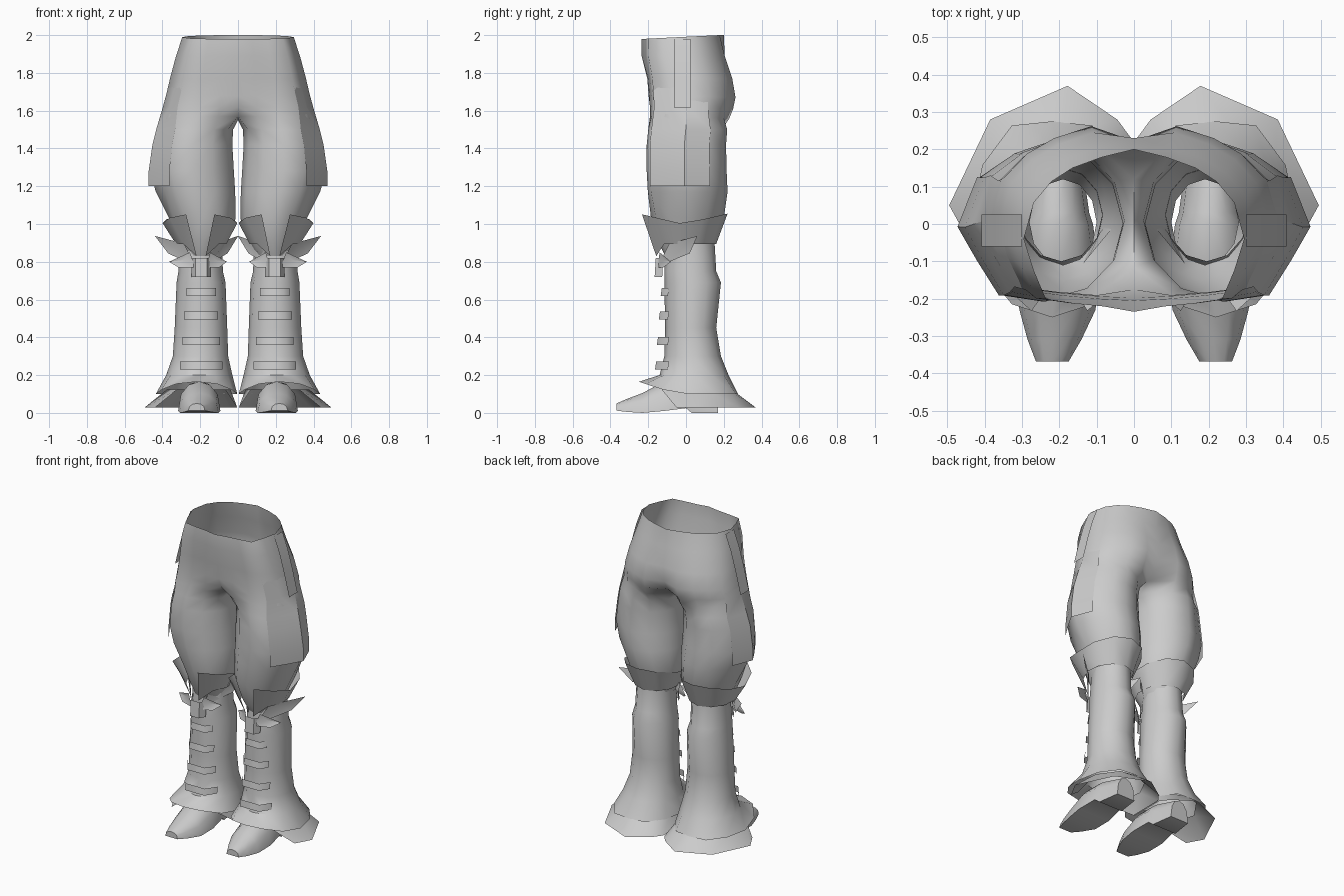
import bpy
from math import sin, cos, pi, radians

if "Cube" in bpy.data.objects:
    bpy.data.objects.remove(bpy.data.objects["Cube"])

grey = bpy.data.materials.new("plain grey")
grey.use_nodes = True
grey.diffuse_color = (0.6, 0.6, 0.6, 1)
grey.node_tree.nodes["Principled BSDF"].inputs["Base Color"].default_value = (0.6, 0.6, 0.6, 1)

LEG_X = 0.195


def build(name, verts, faces, angle=40):
    """Left-hand part, mirrored to the right and smoothed."""
    mesh = bpy.data.meshes.new(name)
    mesh.from_pydata(verts, [], faces)
    mesh.materials.append(grey)
    obj = bpy.data.objects.new(name, mesh)
    bpy.context.collection.objects.link(obj)
    bpy.ops.object.select_all(action='DESELECT')
    obj.select_set(True)
    bpy.context.view_layer.objects.active = obj
    bpy.ops.object.mode_set(mode='EDIT')
    bpy.ops.mesh.select_all(action='SELECT')
    bpy.ops.mesh.normals_make_consistent(inside=False)
    bpy.ops.object.mode_set(mode='OBJECT')
    mirror = obj.modifiers.new("Mirror", 'MIRROR')
    mirror.use_clip = True
    mirror.merge_threshold = 0.002
    bpy.ops.object.modifier_apply(modifier="Mirror")
    bpy.ops.object.shade_smooth_by_angle(angle=radians(angle))


def loft(rings, closed=True, start=0):
    """Quads between rings of equal length."""
    n = len(rings[0])
    verts = [p for ring in rings for p in ring]
    faces = []
    for r in range(len(rings) - 1):
        for k in range(n if closed else n - 1):
            a, b = r * n + k, r * n + (k + 1) % n
            faces.append((start + a, start + b, start + b + n, start + a + n))
    return verts, faces


ROUND = [(cos(radians(a)), sin(radians(a))) for a in range(-150, 210, 30)]
# Thigh section: round inside, pointed on the outer side
THIGH = ROUND[:]
THIGH[3:8] = [(0.5, -0.92), (0.77, -0.47), (1, -0.05), (0.76, 0.58), (0.34, 0.88)]


def ring(z, x0, x1, y0, y1, shape=ROUND):
    """Section shape fitted to the box x0..x1, y0..y1."""
    cx, cy, rx, ry = (x0 + x1) / 2, (y0 + y1) / 2, (x1 - x0) / 2, (y1 - y0) / 2
    return [(cx + rx * u, cy + ry * v, z) for u, v in shape]


def arc(z, cx, cy, rx, ry, a0, a1, n):
    angles = [radians(a0 + (a1 - a0) * k / n) for k in range(n + 1)]
    return [(max(cx + rx * cos(a), 0.004), cy + ry * sin(a), z) for a in angles]


# Trousers: half rings for the hips, a crotch point, full rings for the leg
HIP_SHAPE = ((0, 0), (0.25, 0.01), (0.52, 0.03), (0.8, 0.06), (0.91, 0.25), (1, 0.46),
             (0.91, 0.7), (0.75, 0.84), (0.56, 0.93), (0.3, 1), (0, 1))


def hip_ring(z0, z1, rx, y0, y1, front_tuck=0, cleft=0):
    pts = [(rx * x, y0 + (y1 - y0) * t, z0 + (z1 - z0) * t) for x, t in HIP_SHAPE]
    pts[0] = (0, y0 + front_tuck, z0)
    pts[-1] = (0, y1 - cleft, z1)
    return pts


hips = [hip_ring(1.98, 2.0, 0.295, -0.225, 0.178, -0.01, -0.022),
        hip_ring(1.89, 1.89, 0.328, -0.225, 0.205, -0.01),
        hip_ring(1.77, 1.77, 0.36, -0.205, 0.245, 0, 0.015),
        hip_ring(1.68, 1.67, 0.382, -0.198, 0.262, 0, 0.04),
        hip_ring(1.62, 1.61, 0.396, -0.195, 0.25, 0.02, 0.06),
        hip_ring(1.57, 1.56, 0.41, -0.195, 0.23, 0.08, 0.11)]
crotch = [(0, 0.01, 1.55)]
legs = [ring(1.5, 0.026, 0.427, -0.2, 0.218, THIGH),
        ring(1.42, 0.03, 0.446, -0.208, 0.212, THIGH),
        ring(1.28, 0.022, 0.465, -0.208, 0.215, THIGH),
        ring(1.17, 0.015, 0.435, -0.202, 0.22, THIGH),
        ring(1.03, 0.012, 0.365, -0.185, 0.2),
        ring(0.91, 0.06, 0.31, -0.15, 0.15),
        ring(0.83, 0.1, 0.28, -0.11, 0.12)]
hip_verts, faces = loft(hips, closed=False)
leg_verts, leg_faces = loft([hips[-1] + crotch] + legs, start=len(hip_verts) - len(HIP_SHAPE))
build("trousers", hip_verts + crotch + [p for r in legs for p in r], faces + leg_faces, 60)

# Thigh panels emerge from the hips and end in a loose hem
rows = [[(x + out, y, z) for x, y, z in source[3:7]]
        for source, out in ((hips[2], -0.003), (hips[4], 0.003), (legs[0], 0.006),
                            (legs[1], 0.007), (legs[2], 0.008))]
rows.append([(x, y, 1.2) for x, y, z in rows[-1]])
build("thigh_panel", *loft(rows, closed=False))

# Hanging hip strap
strap = [[(x, y, z) for y in (-0.06, 0.025)]
         for x, z in ((0.3, 1.98), (0.338, 1.88), (0.372, 1.76), (0.408, 1.615))]
build("hip_strap", *loft(strap, closed=False))

# Flared knee collar, open in a V at the front
top = arc(1.0, 0.2, -0.015, 0.2, 0.235, -68, 248, 10)
top = [(x, y, z + 0.055 * abs(y + 0.015) / 0.235) for x, y, z in top]
low = arc(0.895, LEG_X, 0.0, 0.137, 0.16, -80, 260, 10)
low = [(x, y, z - (0.065 if y < -0.14 else 0)) for x, y, z in low]
build("knee_collar", *loft([top, low], closed=False))

# Boot shaft with a flared hem, square at the heel and rising to a tongue in front
shaft = [ring(0.92, 0.085, 0.305, -0.1, 0.15),
         ring(0.75, 0.08, 0.315, -0.115, 0.16),
         ring(0.69, 0.066, 0.325, -0.115, 0.185),
         ring(0.45, 0.057, 0.335, -0.11, 0.16),
         ring(0.3, 0.052, 0.345, -0.115, 0.185),
         ring(0.2, 0.03, 0.38, -0.14, 0.225)]
hem = []
for x, y, z in ring(0.1, 0.004, 0.435, -0.25, 0.275):
    lift = max(0, -y - 0.05) / 0.2
    hem.append((x, y * 1.1 if 0 < y < 0.26 else y, z + 0.065 * lift))
build("boot_shaft", *loft(shaft + [hem]), 50)

# Lower ankle skirt: wide at the sides and heel, swept back from the toes
inner = [(x, y, 0.125) for x, y in ((0.32, -0.13), (0.375, 0.1), (0.29, 0.22), (0.19, 0.24),
                                    (0.09, 0.2), (0.04, 0.1), (0.07, -0.13))]
outer = [(x, y, 0.028) for x, y in ((0.44, -0.05), (0.495, 0.05), (0.385, 0.28), (0.178, 0.37),
                                    (0.045, 0.28), (0.004, 0.225), (0.004, 0.0))]
build("ankle_skirt", *loft([inner, outer], closed=False))

# Foot: rounded sections along its length
sections = []
for y, half, bottom, height in ((-0.368, 0.044, 0.012, 0.05), (-0.31, 0.072, 0.005, 0.075),
                                (-0.23, 0.102, 0.0, 0.105), (-0.12, 0.112, 0.01, 0.165),
                                (0.0, 0.095, 0.025, 0.17), (0.03, 0.085, 0.0, 0.17),
                                (0.17, 0.065, 0.0, 0.13)):
    mid = LEG_X + 0.01 + 0.1 * max(0, -y - 0.23)
    sections.append([(mid + half * cos(pi * k / 6), y,
                      bottom + (height - bottom) * abs(sin(pi * (k % 6) / 6)) ** 0.8)
                     for k in range(7)])
foot_verts, foot_faces = loft(sections)
last = len(foot_verts)
foot_faces += [tuple(range(7)), tuple(range(last - 7, last))]
build("foot", foot_verts, foot_faces, 50)


# Shin straps and knot: bent plates wrapped round the front
def wrap(name, z, half, height, front, back):
    path = [(-half, back), (-half * 0.6, front), (half * 0.6, front), (half, back)]
    rows = [[(LEG_X + dx, y - lean, zz) for dx, y in path]
            for zz, lean in ((z + height / 2, 0.0), (z - height / 2, 0.006))]
    build(name, *loft(rows, closed=False), 60)


for i, (z, half) in enumerate(((0.64, 0.078), (0.515, 0.09), (0.38, 0.1), (0.25, 0.113))):
    wrap("shin_strap_%d" % (i + 1), z, half, 0.042, -0.128 - 0.01 * i, -0.09)
wrap("knot", 0.77, 0.052, 0.1, -0.16, -0.12)


# Pointed leaves sweeping out from the knot
def leaf(name, root, low, tip, high, scale):
    rib = tuple((low[i] + high[i]) / 2 + (0.015 if i == 1 else 0) for i in range(3))
    pts = [(LEG_X + scale * dx, y, z) for dx, y, z in (root, low, tip, high, rib)]
    build(name, pts, [(0, 1, 4), (1, 2, 4), (2, 3, 4), (3, 0, 4)], 30)


for side, scale in (("outer", 1.0), ("inner", -0.8)):
    leaf("%s_large_leaf" % side, (0.03, -0.15, 0.775), (0.175, 0.02, 0.845),
         (0.245, 0.06, 0.937), (0.09, -0.09, 0.895), scale)
    leaf("%s_small_leaf" % side, (0.03, -0.15, 0.77), (0.12, -0.12, 0.77),
         (0.17, -0.08, 0.8), (0.06, -0.14, 0.85), scale)
